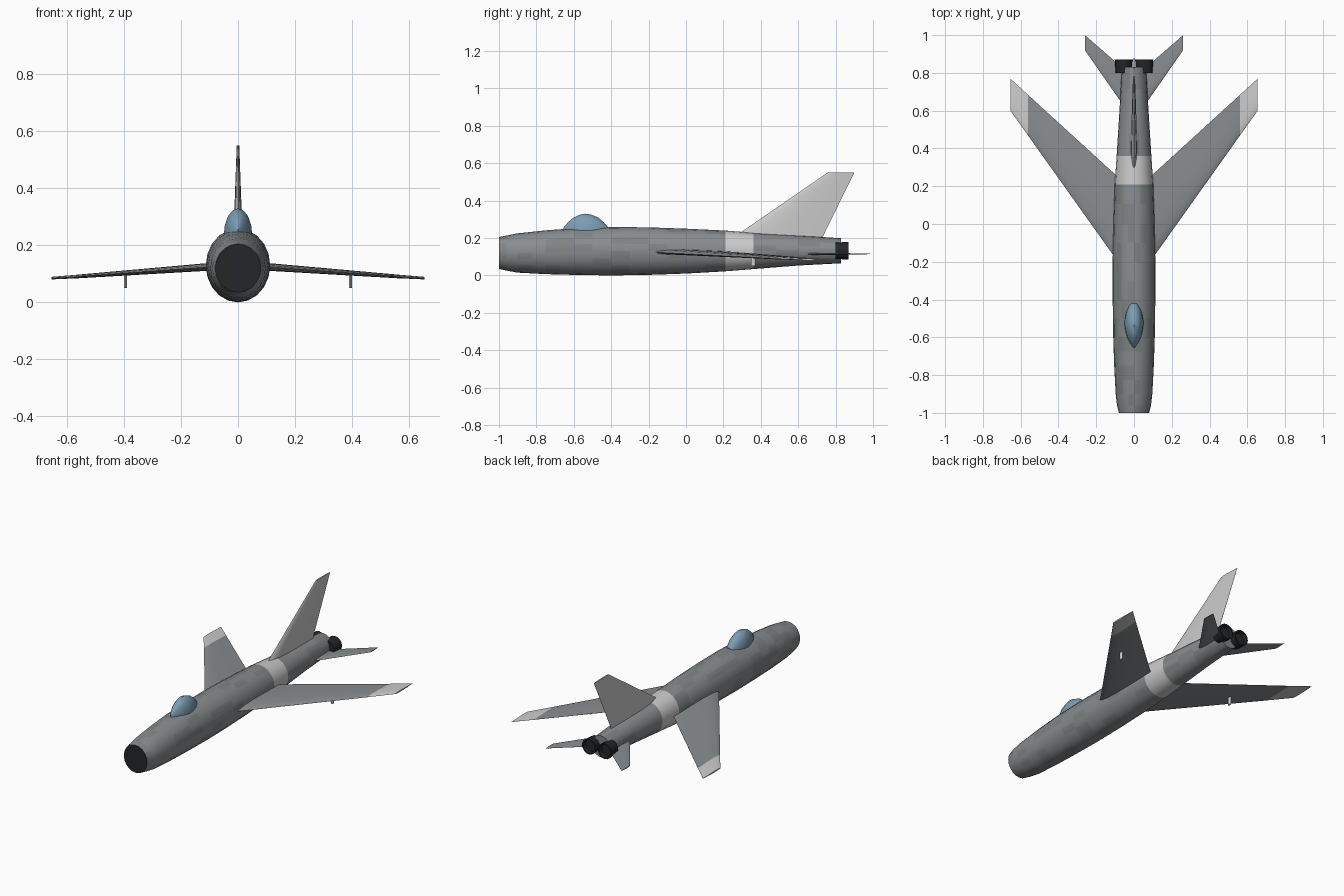
import bpy, bmesh, math, random
from math import sin, cos, pi

if "Cube" in bpy.data.objects:
    bpy.data.objects.remove(bpy.data.objects["Cube"])
random.seed(4)


def mat(name, r, g, b):
    m = bpy.data.materials.new(name)
    m.diffuse_color = (r, g, b, 1)
    m.use_nodes = True
    m.node_tree.nodes["Principled BSDF"].inputs["Base Color"].default_value = m.diffuse_color
    return m


GREY = mat("grey", 0.25, 0.265, 0.275)
GREY2 = mat("grey_panel", 0.215, 0.23, 0.235)
LIGHT = mat("light_grey", 0.52, 0.52, 0.51)
DARK = mat("dark", 0.018, 0.019, 0.022)
GLASS = mat("glass", 0.2, 0.34, 0.46)


def loft(name, rings, mats, pick=None, caps=(True, True), mirror=False, angle=40):
    """Skin a list of equal-length closed rings; pick(i) gives the material slot of span i."""
    bm = bmesh.new()
    vs = [[bm.verts.new(p) for p in r] for r in rings]
    n = len(vs[0])
    for i in range(len(vs) - 1):
        for j in range(n):
            k = (j + 1) % n
            f = bm.faces.new((vs[i][j], vs[i][k], vs[i + 1][k], vs[i + 1][j]))
            f.material_index = pick(i) if pick else 0
    for use, ring, i in ((caps[0], vs[0], 0), (caps[1], vs[-1], len(vs) - 2)):
        if use:
            bm.faces.new(ring).material_index = pick(i) if pick else 0
    bmesh.ops.recalc_face_normals(bm, faces=bm.faces)
    me = bpy.data.meshes.new(name)
    bm.to_mesh(me)
    bm.free()
    for m in mats:
        me.materials.append(m)
    ob = bpy.data.objects.new(name, me)
    bpy.context.collection.objects.link(ob)
    bpy.ops.object.select_all(action='DESELECT')
    ob.select_set(True)
    bpy.context.view_layer.objects.active = ob
    bpy.ops.object.shade_smooth_by_angle(angle=math.radians(angle))
    if mirror:
        ob.modifiers.new("mirror", 'MIRROR').use_axis[0] = True
    return ob


def oval(y, rx, z0, z1, n=20, x=0):
    c, rz = (z0 + z1) / 2, (z1 - z0) / 2
    return [(x + rx * cos(2 * pi * k / n), y, c + rz * sin(2 * pi * k / n)) for k in range(n)]


def airfoil(le, te, thick):
    """Closed section as (chord position, offset) pairs."""
    half = [(0.04, 0.45), (0.15, 0.85), (0.35, 1.0), (0.65, 0.65)]
    pts = [(0, 0)] + half + [(1, 0.04), (1, -0.04)] + [(c, -t) for c, t in reversed(half)]
    return [(le + (te - le) * c, t * thick / 2) for c, t in pts]


# fuselage: y, half width, bottom, top
ST = [(-1, .08, .035, .205), (-.96, .09, .026, .213), (-.9, .097, .015, .225), (-.75, .105, .007, .241),
      (-.6, .11, .003, .252), (-.4, .113, 0, .259), (-.2, .113, .003, .257), (0, .11, .01, .25),
      (.21, .102, .022, .24), (.36, .092, .034, .228), (.6, .077, .053, .213), (.83, .064, .065, .199)]
body = []
for a, b in zip(ST, ST[1:]):
    steps = 1 if b[0] - a[0] < 0.1 or a[0] == .21 else 2
    body += [[p + (q - p) * s / steps for p, q in zip(a, b)] for s in range(steps)]
body.append(ST[-1])
fus = loft("fuselage", [oval(*s) for s in body], [GREY, GREY2, LIGHT], caps=(False, True),
           pick=lambda i: 2 if .2 < body[i][0] < .3 else 0)
# patchwork skin panels
for f in fus.data.polygons:
    if f.material_index == 0 and random.random() < 0.3:
        f.material_index = 1

# nose intake, closing the front
loft("intake", [oval(-1, .08, .035, .205), oval(-.985, .08, .036, .204)], [DARK])

# canopy: y, half width, top
CAN = [(-.655, .004, .256), (-.63, .022, .285), (-.6, .037, .31), (-.57, .045, .324), (-.54, .05, .33),
       (-.51, .05, .326), (-.47, .043, .31), (-.44, .031, .285), (-.42, .02, .262)]
loft("canopy", [oval(y, w, .47 - t if t > .28 else .215, t, 16) for y, w, t in CAN], [GLASS])

# main wing: x, leading edge, trailing edge, z, thickness
WING = [(.04, -.263, .21, .128, .032), (.11, -.165, .272, .124, .027),
        (.56, .467, .683, .091, .013), (.655, .60, .77, .085, .009)]
loft("wing", [[(x, y, z + o) for y, o in airfoil(a, b, t)] for x, a, b, z, t in WING],
     [GREY, LIGHT], pick=lambda i: int(i == 2), mirror=True)

# tailplane
TAIL = [(.03, .59, .80, .115, .014), (.26, .92, 1.0, .115, .005)]
loft("tailplane", [[(x, y, z + o) for y, o in airfoil(a, b, t)] for x, a, b, z, t in TAIL],
     [GREY], mirror=True)

# fin: z, leading edge, trailing edge, thickness
FIN = [(.19, .235, .725, .036), (.235, .30, .745, .032), (.55, .757, .90, .009)]
loft("fin", [[(o, y, z) for y, o in airfoil(a, b, t)] for z, a, b, t in FIN], [LIGHT])

# under-wing stubs
loft("wing_stub", [[(.395 + .006 * cos(k * pi / 4), .36 + .012 * sin(k * pi / 4), z) for k in range(8)]
                   for z in (.05, .103)], [LIGHT], mirror=True)

# twin exhaust nozzles with recessed ends
NOZ = [(.80, .043), (.87, .048), (.87, .040), (.85, .036)]
loft("exhaust_nozzle", [oval(y, r, .132 - r, .132 + r, 16, .054) for y, r in NOZ], [DARK], mirror=True)
